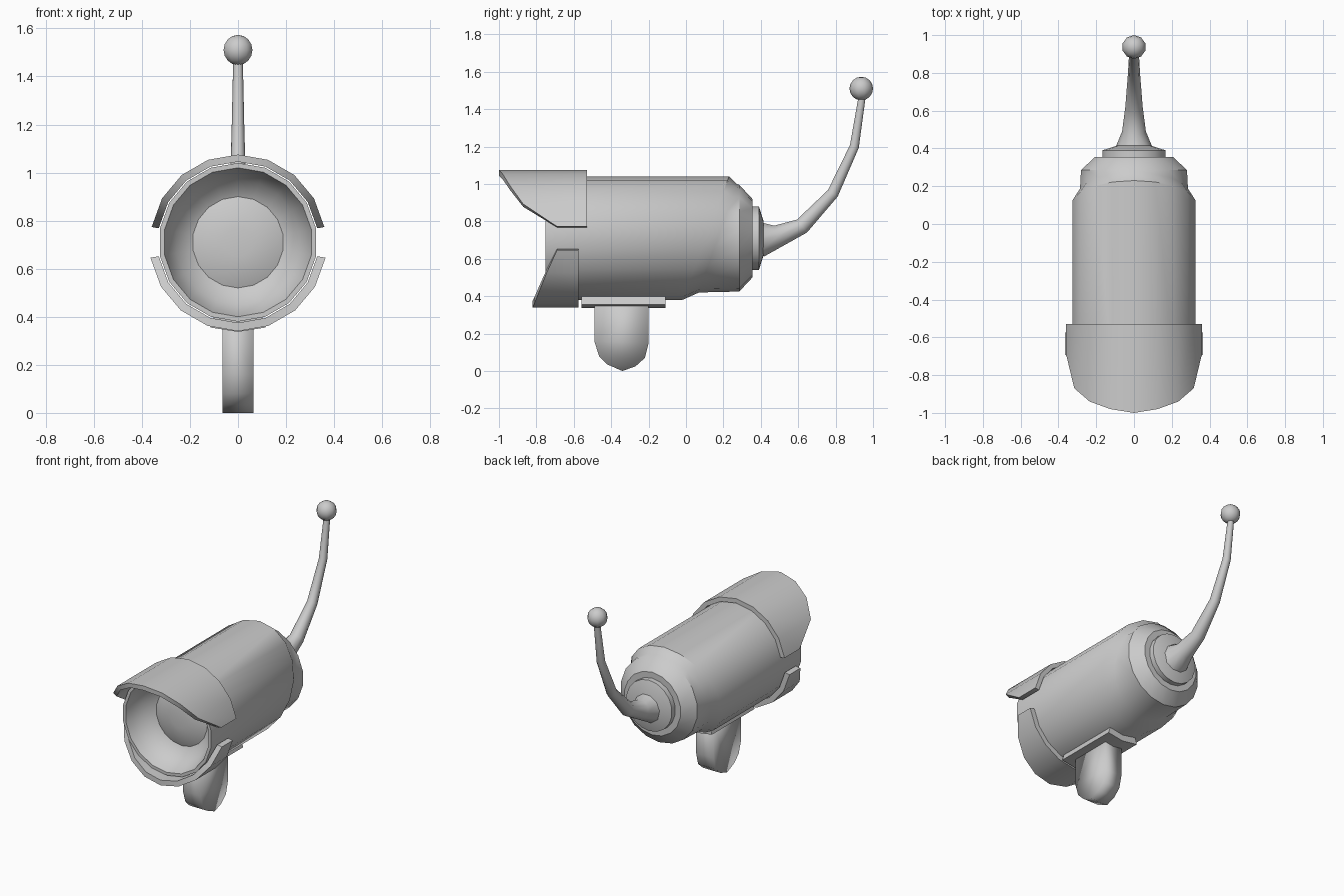
import bpy, bmesh, math
from mathutils import Vector

cube = bpy.data.objects.get("Cube")
if cube:
    bpy.data.objects.remove(cube, do_unlink=True)

grey = bpy.data.materials.new("light grey")
grey.use_nodes = True
colour = (0.6, 0.6, 0.6, 1)
grey.diffuse_color = colour
grey.node_tree.nodes["Principled BSDF"].inputs["Base Color"].default_value = colour

AXIS_Z = 0.71   # height of the barrel axis
SIDES = 18


def finish(name, bm, sharp=40):
    bmesh.ops.recalc_face_normals(bm, faces=bm.faces)
    mesh = bpy.data.meshes.new(name)
    bm.to_mesh(mesh)
    bm.free()
    mesh.materials.append(grey)
    mesh.shade_smooth()
    mesh.set_sharp_from_angle(angle=math.radians(sharp))
    obj = bpy.data.objects.new(name, mesh)
    bpy.context.collection.objects.link(obj)
    return obj


def loft(name, sections, sharp=40):
    """Skin a row of equal closed sections and cap both ends."""
    bm = bmesh.new()
    rings = [[bm.verts.new(p) for p in s] for s in sections]
    n = len(rings[0])
    for a, b in zip(rings, rings[1:]):
        for i in range(n):
            j = (i + 1) % n
            bm.faces.new((a[i], a[j], b[j], b[i]))
    bm.faces.new(rings[0])
    bm.faces.new(rings[-1])
    return finish(name, bm, sharp)


def polar(r, y, degrees):
    a = math.radians(degrees)
    return Vector((r * math.cos(a), y, AXIS_Z + r * math.sin(a)))


def ring(r, y, slant=0):
    """Circle round the barrel axis; slant pushes its top backwards."""
    out = []
    for i in range(SIDES):
        d = 90 + i * 360 / SIDES
        out.append(polar(r, y + slant * math.sin(math.radians(d)), d))
    return out


def shell(name, angles, fronts, back, inner, outer):
    """Curved plate hugging the barrel, with a shaped front edge."""
    loft(name, [[polar(outer, back, a), polar(outer, f, a),
                 polar(inner, f, a), polar(inner, back, a)]
                for a, f in zip(angles, fronts)])


# Barrel: lens, concave dish, rim, outer jacket with slanted end, rear core
loft("barrel", [
    ring(0.06, -0.625), ring(0.14, -0.615), ring(0.19, -0.595),
    ring(0.21, -0.605), ring(0.26, -0.645), ring(0.295, -0.705),
    ring(0.31, -0.75), ring(0.33, -0.75),
    ring(0.33, 0.105, 0.125), ring(0.29, 0.17, 0.1),
    ring(0.285, 0.285), ring(0.21, 0.355)])

# Rear collar
loft("rear_collar", [ring(0.17, 0.34), ring(0.17, 0.39), ring(0.09, 0.415)])

# Hoods above and below the lens
half = [-0.69, -0.87, -0.94, -0.98]
shell("upper_hood", range(10, 171, 20), half + [-1.0] + half[::-1],
      -0.53, 0.335, 0.365)
half = [-0.69, -0.745, -0.785, -0.81]
shell("lower_hood", range(-170, -9, 20), half + [-0.82] + half[::-1],
      -0.575, 0.335, 0.37)

# Mounting plate under the barrel
shell("mounting_plate", (-108, -90, -72), [-0.56] * 3, -0.11, 0.31, 0.373)

# Flat foot with a rounded lower end
foot = [(-0.49, 0.42), (-0.49, 0.16), (-0.465, 0.08), (-0.42, 0.035),
        (-0.34, 0.0), (-0.27, 0.025), (-0.22, 0.07), (-0.2, 0.15), (-0.2, 0.42)]
loft("foot", [[(x, y, z) for y, z in foot] for x in (-0.065, 0.065)], 100)

# Curved tapering antenna
path = [(0.4, 0.705, 0.1), (0.49, 0.72, 0.063), (0.62, 0.775, 0.046),
        (0.785, 0.95, 0.033), (0.9, 1.2, 0.026), (0.942, 1.47, 0.02)]
sections = []
for i, (y, z, r) in enumerate(path):
    before, after = path[max(i - 1, 0)], path[min(i + 1, len(path) - 1)]
    t = Vector((0, after[0] - before[0], after[1] - before[1])).normalized()
    normal = Vector((0, -t.z, t.y))
    sections.append([Vector((0, y, z)) + r * (
        math.cos(k * math.tau / 10) * Vector((1, 0, 0))
        + math.sin(k * math.tau / 10) * normal) for k in range(10)])
loft("antenna", sections, 60)

# Ball tip
bm = bmesh.new()
bmesh.ops.create_uvsphere(bm, u_segments=10, v_segments=8, radius=0.063)
bmesh.ops.translate(bm, verts=bm.verts, vec=(0, 0.937, 1.51))
finish("antenna_ball", bm, 80)
